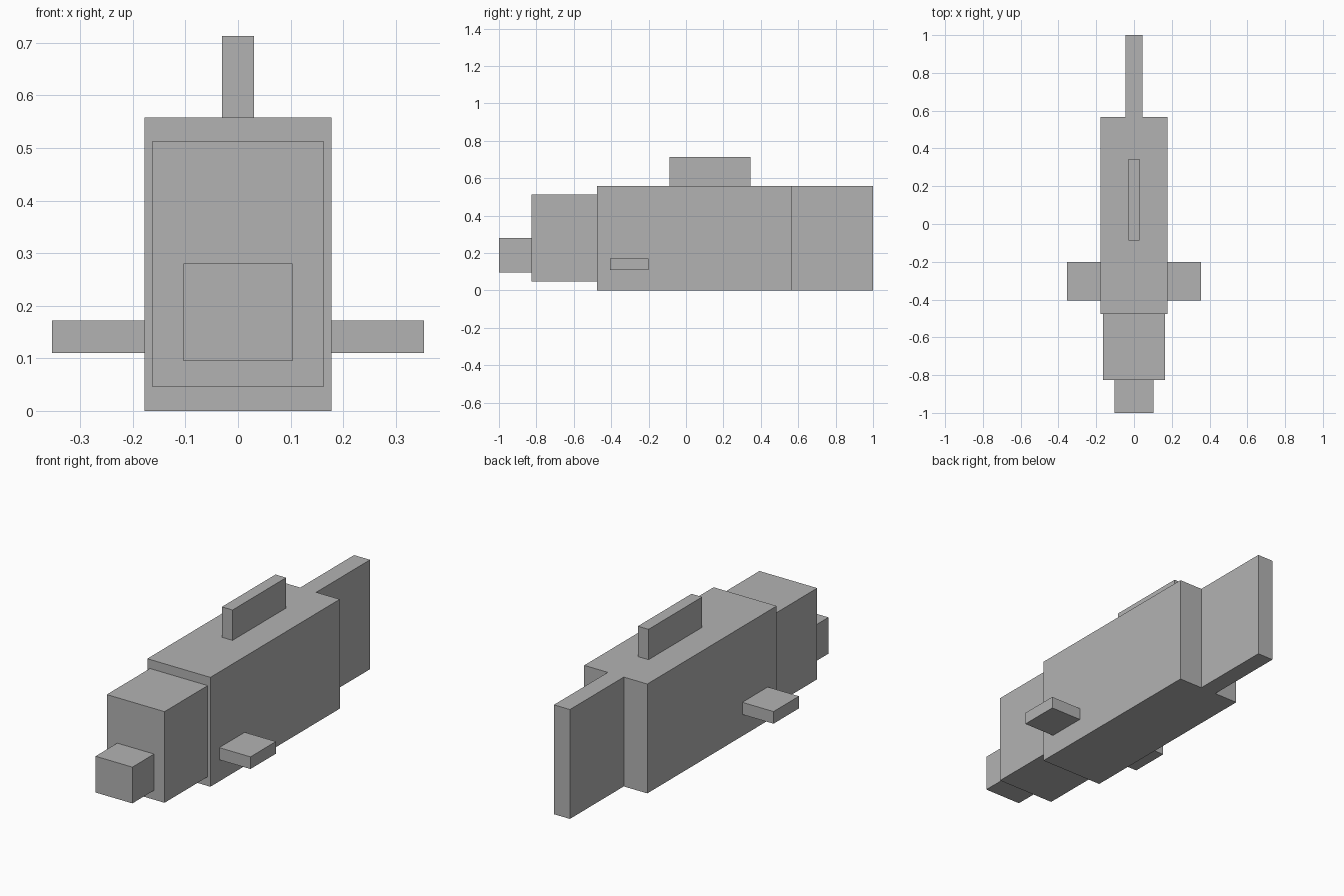
import bpy
from mathutils import Vector

# Remove the default cube
default = bpy.data.objects.get("Cube")
if default:
    bpy.data.objects.remove(default, do_unlink=True)

# Single flat grey
GREY = (0.45, 0.45, 0.45, 1.0)
grey = bpy.data.materials.new("plain grey")
grey.use_nodes = True
grey.diffuse_color = GREY
bsdf = next(n for n in grey.node_tree.nodes if n.type == 'BSDF_PRINCIPLED')
bsdf.inputs["Base Color"].default_value = GREY


def box(name, x, y, z):
    """Flat-sided box spanning the given (min, max) ranges."""
    low, high = (Vector(c) for c in zip(x, y, z))
    bpy.ops.mesh.primitive_cube_add(size=1, location=(low + high) / 2)
    obj = bpy.context.object
    obj.name = obj.data.name = name
    obj.scale = high - low
    bpy.ops.object.transform_apply(location=False, rotation=False, scale=True)
    obj.data.materials.append(grey)
    return obj


def centred(name, half_width, y, z):
    return box(name, (-half_width, half_width), y, z)


# Lengthwise parts, from nose to tail
centred("snout", 0.104, (-1.0, -0.825), (0.095, 0.28))
centred("head", 0.163, (-0.825, -0.477), (0.047, 0.512))
centred("body", 0.178, (-0.477, 0.566), (0.0, 0.558))
centred("tail_fin", 0.045, (0.566, 1.0), (0.0, 0.558))

# Fin on the back
centred("back_fin", 0.03, (-0.087, 0.345), (0.558, 0.713))

# Mirrored pair of side fins
for side, sign in (("left", 1), ("right", -1)):
    x = sorted((sign * 0.178, sign * 0.354))
    box(side + "_side_fin", x, (-0.405, -0.2), (0.11, 0.172))
